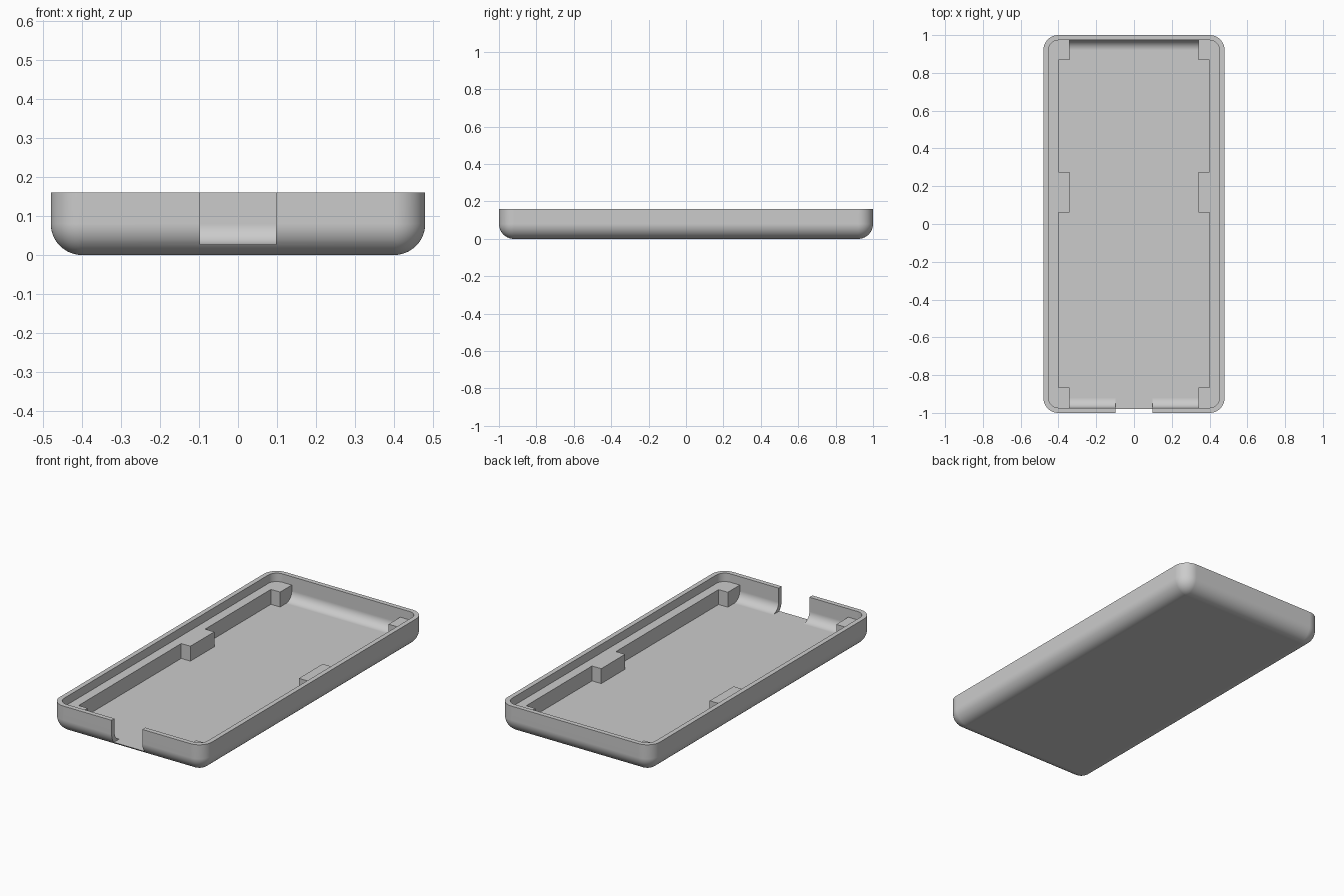
import bpy, bmesh
from math import sin, cos, pi, radians

cube = bpy.data.objects.get("Cube")
if cube:
    bpy.data.objects.remove(cube, do_unlink=True)

HX, HY, HEIGHT = 0.48, 1.0, 0.16   # half width, half length, height
RADIUS, WALL = 0.08, 0.027
LEDGE_TOP = 0.112
STEPS = 12

grey = bpy.data.materials.new("grey plastic")
grey.use_nodes = True
grey.diffuse_color = (0.6, 0.6, 0.6, 1)
grey.node_tree.nodes["Principled BSDF"].inputs["Base Color"].default_value = (0.6, 0.6, 0.6, 1)


def make_object(name, bm):
    bmesh.ops.recalc_face_normals(bm, faces=bm.faces)
    mesh = bpy.data.meshes.new(name)
    bm.to_mesh(mesh)
    bm.free()
    mesh.materials.append(grey)
    obj = bpy.data.objects.new(name, mesh)
    bpy.context.collection.objects.link(obj)
    return obj


def rounded_tub(name, hx, hy, z0, z1, r):
    """Box with round corners and a round lower edge, flat on top."""
    bm = bmesh.new()
    levels = [(r, z1)]
    for i in range(STEPS + 1):
        a = pi / 2 * i / STEPS
        levels.append((r * cos(a), z0 + r - r * sin(a)))
    rings = []
    for rad, z in levels:
        ring = []
        for k, (sx, sy) in enumerate(((1, 1), (-1, 1), (-1, -1), (1, -1))):
            for i in range(STEPS + 1):
                a = pi / 2 * (k + i / STEPS)
                ring.append(bm.verts.new((sx * (hx - r) + rad * cos(a),
                                          sy * (hy - r) + rad * sin(a), z)))
        rings.append(ring)
    for upper, lower in zip(rings, rings[1:]):
        for i in range(len(upper)):
            j = (i + 1) % len(upper)
            bm.faces.new((upper[i], upper[j], lower[j], lower[i]))
    bm.faces.new(rings[0])
    bm.faces.new(rings[-1])
    bmesh.ops.remove_doubles(bm, verts=bm.verts, dist=1e-5)
    return make_object(name, bm)


def prism(name, outline, z0, z1):
    bm = bmesh.new()
    base = bm.faces.new([bm.verts.new((x, y, z0)) for x, y in outline])
    top = bmesh.ops.extrude_face_region(bm, geom=[base])["geom"]
    verts = [v for v in top if isinstance(v, bmesh.types.BMVert)]
    bmesh.ops.translate(bm, verts=verts, vec=(0, 0, z1 - z0))
    return make_object(name, bm)


def subtract(target, cutter):
    mod = target.modifiers.new("cut", 'BOOLEAN')
    mod.operation = 'DIFFERENCE'
    mod.solver = 'EXACT'
    mod.object = cutter
    bpy.context.view_layer.objects.active = target
    bpy.ops.object.modifier_apply(modifier=mod.name)
    bpy.data.objects.remove(cutter, do_unlink=True)


# Outer body and the hollow inside it
tray = rounded_tub("tray", HX, HY, 0, HEIGHT, RADIUS)
cavity = rounded_tub("cavity", HX - WALL, HY - WALL, WALL, 0.25, RADIUS - WALL)

# Side ledges with corner and middle support blocks, left standing in the hollow
edge, block = 0.4, 0.342
steps = [(block, -1.1), (block, -0.865), (edge, -0.865), (edge, 0.06), (block, 0.06),
         (block, 0.275), (edge, 0.275), (edge, 0.868), (block, 0.868), (block, 1.1)]
for side in (-1, 1):
    outline = [(side * x, y) for x, y in steps + [(0.6, 1.1), (0.6, -1.1)]]
    subtract(cavity, prism("ledge", outline, -0.1, LEDGE_TOP))
subtract(tray, cavity)

# Opening through the front wall, level with the floor
subtract(tray, prism("front_notch", [(-0.097, -1.1), (0.097, -1.1), (0.097, -0.9),
                                     (-0.097, -0.9)], WALL, 0.3))

# Smooth fillets with crisp edges
bpy.ops.object.select_all(action='DESELECT')
tray.select_set(True)
bpy.context.view_layer.objects.active = tray
bpy.ops.object.shade_smooth_by_angle(angle=radians(30))
normals = tray.modifiers.new("flat_faces", 'WEIGHTED_NORMAL')
normals.keep_sharp = True
